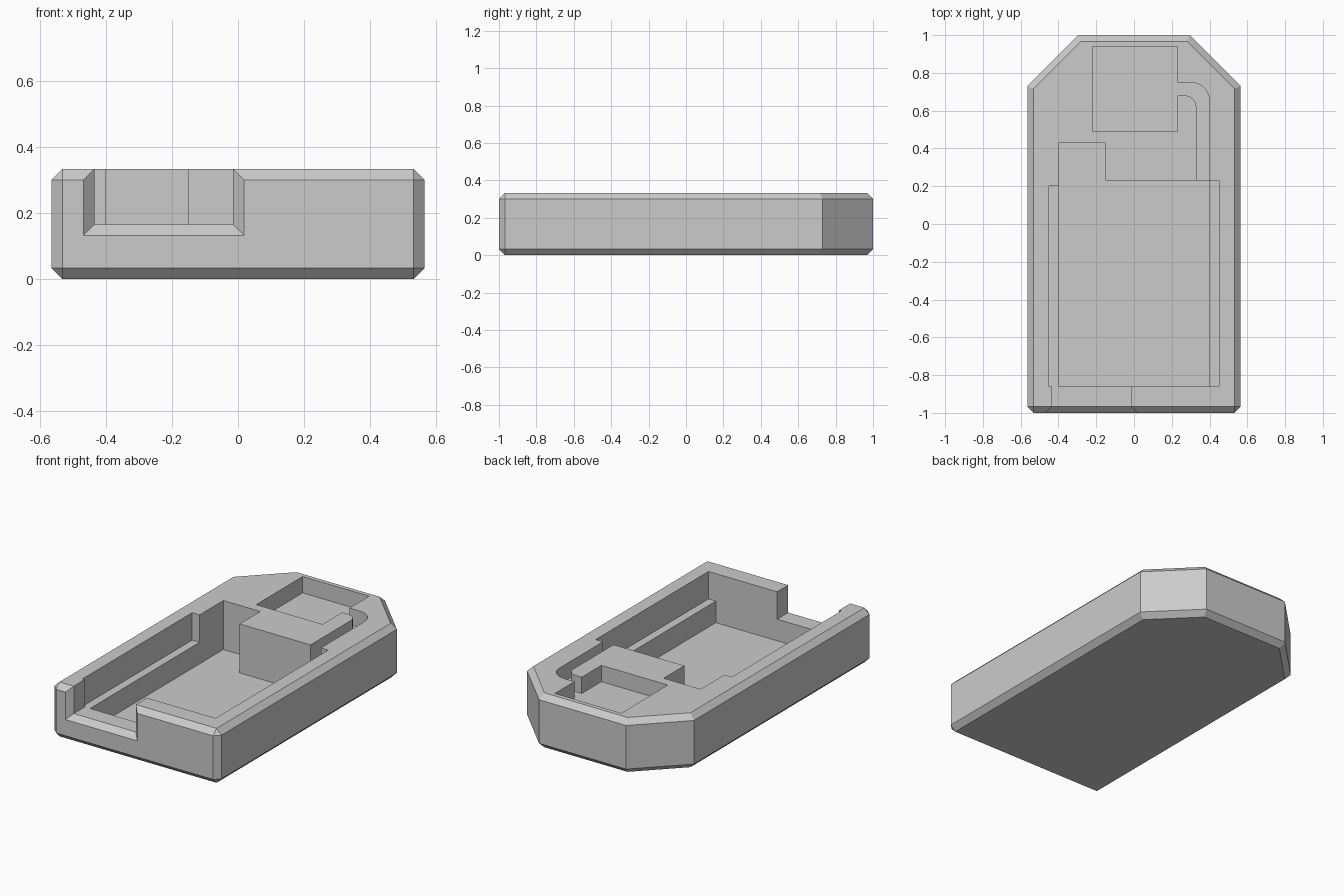
import bpy, bmesh, math
from mathutils import Vector

cube = bpy.data.objects.get("Cube")
if cube:
    bpy.data.objects.remove(cube, do_unlink=True)

HEIGHT, CHAMFER = 0.333, 0.033
FLOOR, SHELF, RECESS = 0.033, 0.165, 0.233
ABOVE = 0.5

grey = bpy.data.materials.new("plain_grey")
grey.use_nodes = True
colour = (0.6, 0.6, 0.6, 1)
grey.diffuse_color = colour
grey.node_tree.nodes["Principled BSDF"].inputs["Base Color"].default_value = colour


def solid(name, loops, edge_rule=None):
    """Skin matching loops into a closed solid, optionally chamfering chosen edges."""
    bm = bmesh.new()
    rings = [[bm.verts.new(p) for p in loop] for loop in loops]
    n = len(rings[0])
    bm.faces.new(rings[0])
    bm.faces.new(rings[-1])
    for a, b in zip(rings, rings[1:]):
        for i in range(n):
            j = (i + 1) % n
            bm.faces.new((a[i], a[j], b[j], b[i]))
    bmesh.ops.recalc_face_normals(bm, faces=bm.faces)
    if edge_rule:
        edges = [e for e in bm.edges if edge_rule(e)]
        bmesh.ops.bevel(bm, geom=edges, offset=CHAMFER, offset_type='OFFSET',
                        segments=1, affect='EDGES', clamp_overlap=False)
    mesh = bpy.data.meshes.new(name)
    bm.to_mesh(mesh)
    bm.free()
    mesh.materials.append(grey)
    obj = bpy.data.objects.new(name, mesh)
    bpy.context.collection.objects.link(obj)
    return obj


def prism(name, outline, z0, z1, edge_rule=None):
    return solid(name, [[(x, y, z) for x, y in outline] for z in (z0, z1)], edge_rule)


def arc(cx, cy, r, start, end, steps=10):
    return [(cx + r * math.cos(math.radians(start + (end - start) * i / steps)),
             cy + r * math.sin(math.radians(start + (end - start) * i / steps)))
            for i in range(steps + 1)]


# Case body: chamfered rims and front corners, crisp back corners
def rim_or_front(edge):
    a, b = (v.co for v in edge.verts)
    return abs(a.z - b.z) < 0.01 or a.y < -0.9


half = [(0.565, -1), (0.565, 0.73), (0.295, 1)]
outline = half + [(-x, y) for x, y in reversed(half)]
case = prism("case_body", outline, 0, HEIGHT, rim_or_front)

# Deep main compartment with a bay at the back
deep = prism("deep_pocket_cutter", [(-0.40, -0.86), (0.40, -0.86), (0.40, 0.23),
             (-0.15, 0.23), (-0.15, 0.43), (-0.40, 0.43)], FLOOR, ABOVE)

# Side ledges
ledge = prism("ledge_cutter", [(-0.45, -0.86), (0.45, -0.86), (0.45, 0.23),
              (-0.15, 0.23), (-0.15, 0.20), (-0.45, 0.20)], SHELF, ABOVE)

# Shallow square recess joined to a curved wire channel
recess = prism("recess_cutter",
               [(-0.22, 0.49), (-0.22, 0.94), (0.23, 0.94), (0.23, 0.75)]
               + arc(0.30, 0.65, 0.10, 90, 0) + [(0.40, 0.20), (0.33, 0.20)]
               + arc(0.27, 0.62, 0.06, 0, 90) + [(0.23, 0.68), (0.23, 0.49)],
               RECESS, ABOVE)


# Front notch, flared where it meets the front face
def notch_loop(y, flare):
    left, right, low = -0.435 - flare, -0.015 + flare, SHELF - flare
    return [(left, y, low), (right, y, low), (right, y, ABOVE), (left, y, ABOVE)]


notch = solid("notch_cutter", [notch_loop(-1.05, 0.083),
              notch_loop(-1 + CHAMFER, 0), notch_loop(-0.80, 0)])

# Cut every opening, then discard the cutters
bpy.context.view_layer.objects.active = case
for cutter in (deep, ledge, recess, notch):
    cutter.hide_render = True
    mod = case.modifiers.new(cutter.name, 'BOOLEAN')
    mod.operation = 'DIFFERENCE'
    mod.solver = 'EXACT'
    mod.object = cutter
    bpy.ops.object.modifier_apply(modifier=mod.name)
    bpy.data.objects.remove(cutter, do_unlink=True)
